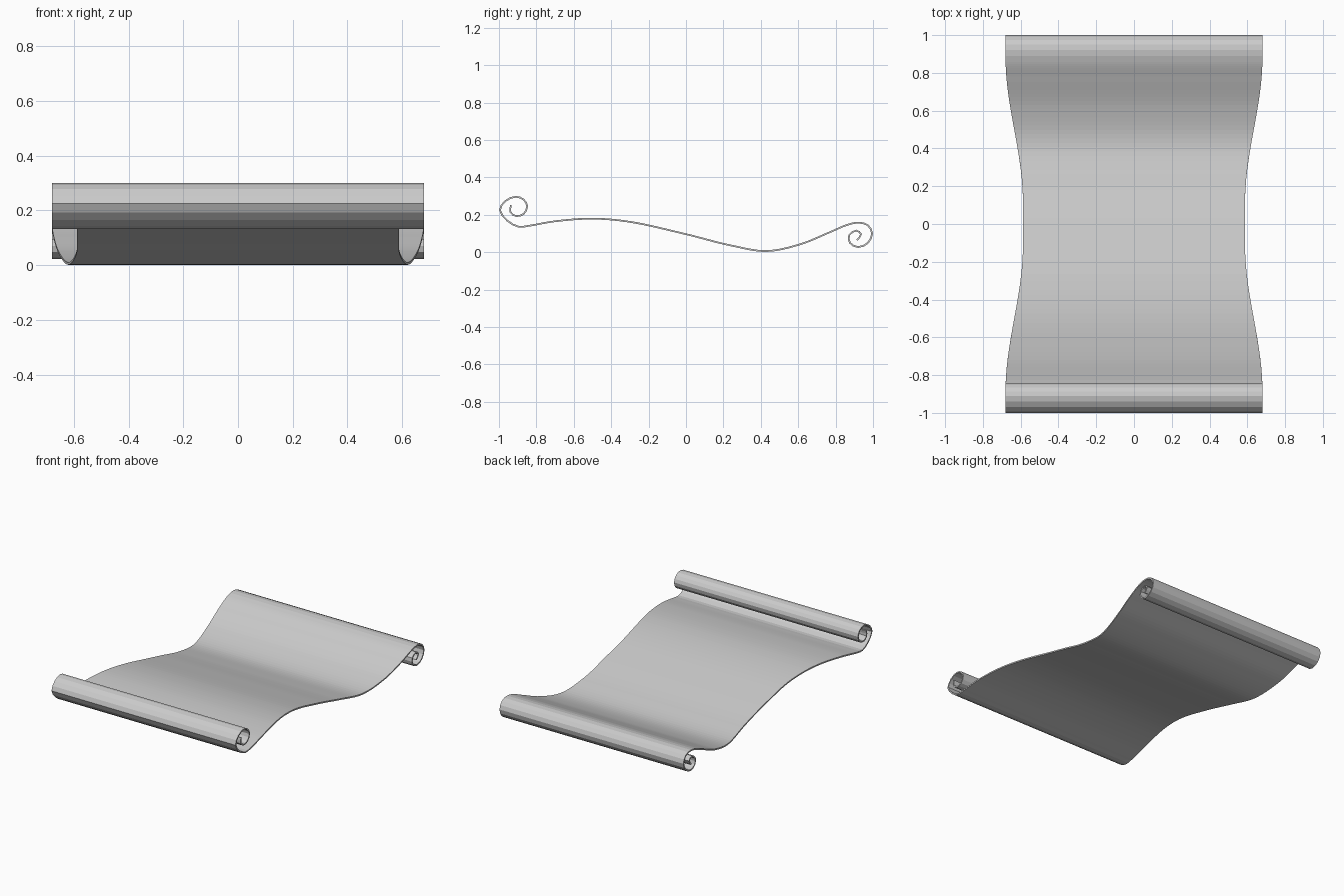
import bpy
from mathutils import Vector

if "Cube" in bpy.data.objects:
    bpy.data.objects.remove(bpy.data.objects["Cube"])

# Side profile (y, z): front curl, wavy sheet, back curl
FRONT = [(-0.936, 0.252), (-0.939, 0.215), (-0.909, 0.193), (-0.868, 0.204),
         (-0.849, 0.245), (-0.868, 0.281), (-0.91, 0.296), (-0.965, 0.274),
         (-0.995, 0.225), (-0.955, 0.168), (-0.895, 0.136)]
SHEET = [(-0.84, 0.141), (-0.7, 0.165), (-0.5, 0.179), (-0.3, 0.162), (0, 0.096),
         (0.235, 0.037), (0.43, 0.006), (0.61, 0.042), (0.77, 0.107)]
BACK = [(0.86, 0.145), (0.92, 0.158), (0.972, 0.144), (0.995, 0.10),
        (0.972, 0.049), (0.92, 0.027), (0.876, 0.05), (0.873, 0.092),
        (0.91, 0.115), (0.936, 0.096), (0.914, 0.064)]
THICK = 0.009


def catmull(a, b, c, d, t):
    """Centripetal spline point between b and c."""
    k = [0.0]
    for p, q in ((a, b), (b, c), (c, d)):
        k.append(k[-1] + (q - p).length ** 0.5)
    u = k[1] + (k[2] - k[1]) * t

    def mix(p, q, s, e):
        return p.lerp(q, (u - s) / (e - s))
    a1, a2, a3 = mix(a, b, k[0], k[1]), mix(b, c, k[1], k[2]), mix(c, d, k[2], k[3])
    return mix(mix(a1, a2, k[0], k[2]), mix(a2, a3, k[1], k[3]), k[1], k[2])


def half_width(y):
    """The sheet is waisted in the middle and full width at the rolls."""
    t = min(max((abs(y) - 0.12) / 0.76, 0), 1)
    return 0.588 + 0.092 * t * t * (3 - 2 * t)


# Smooth the profile: few steps in the curls, more along the sheet
pts = [Vector(p) for p in FRONT + SHEET + BACK]
pts = [2 * pts[0] - pts[1]] + pts + [2 * pts[-1] - pts[-2]]
path = []
for i in range(1, len(pts) - 2):
    steps = 8 if (pts[i + 1] - pts[i]).length > 0.08 else 2
    path += [catmull(*pts[i - 1:i + 3], s / steps) for s in range(steps)]
path.append(pts[-2])

# Sheet swept along the profile
verts, faces = [], []
n = len(path)
for i, p in enumerate(path):
    rolled = i < 2 * len(FRONT) or i > n - 2 * len(BACK)
    w = 0.68 if rolled else half_width(p.x)
    verts += [(-w, p.x, p.y), (w, p.x, p.y)]
    if i < n - 1:
        faces.append((2 * i, 2 * i + 1, 2 * i + 3, 2 * i + 2))
mesh = bpy.data.meshes.new("scroll_sheet")
mesh.from_pydata(verts, [], faces)
sheet = bpy.data.objects.new("scroll_sheet", mesh)
bpy.context.collection.objects.link(sheet)

# Paper thickness
solid = sheet.modifiers.new("paper_thickness", 'SOLIDIFY')
solid.thickness = THICK
solid.offset = 0
solid.use_even_offset = True
